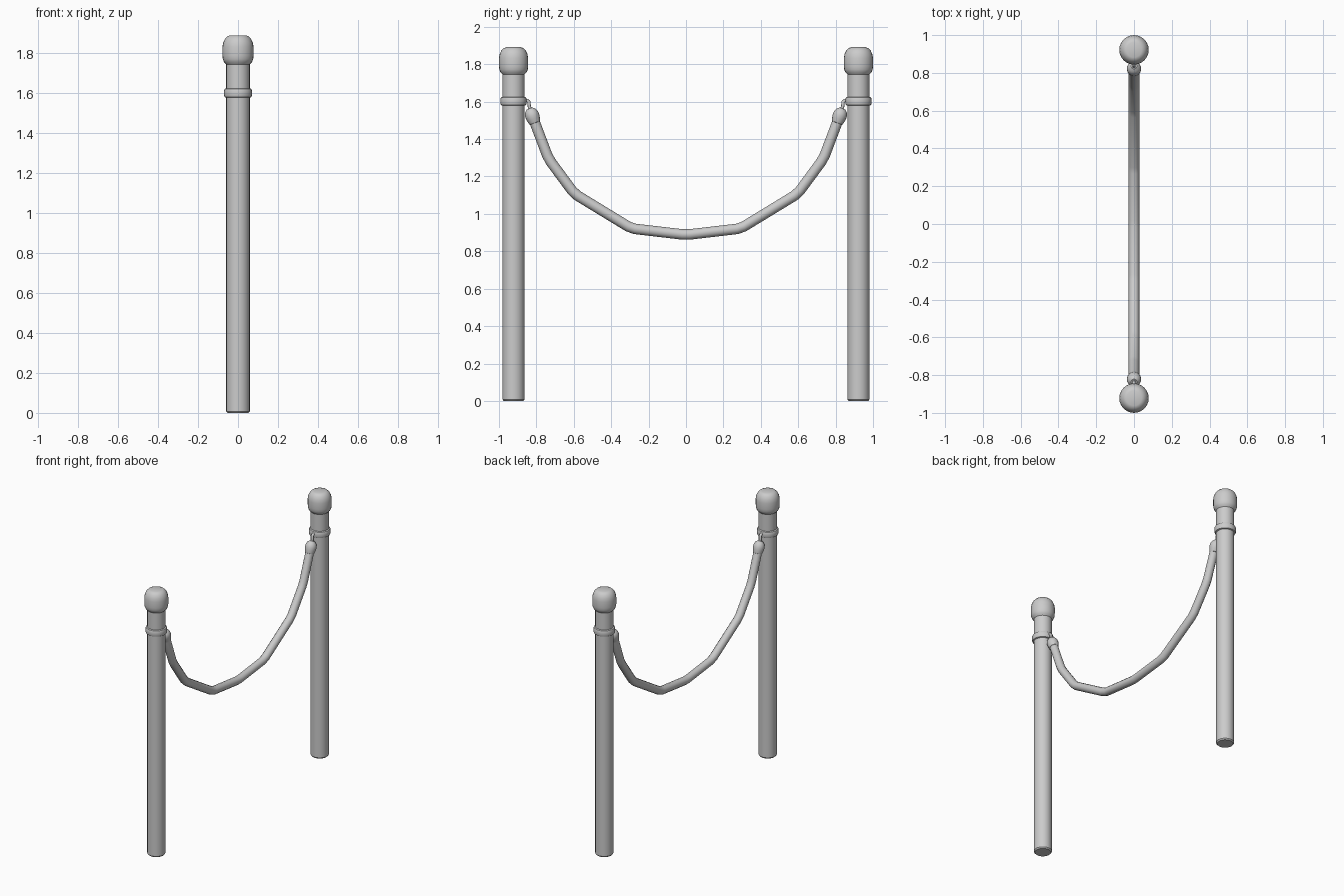
import bpy, bmesh, math
from mathutils import Vector

cube = bpy.data.objects.get("Cube")
if cube:
    bpy.data.objects.remove(cube, do_unlink=True)

grey = bpy.data.materials.new("plain_grey")
grey.use_nodes = True
colour = (0.6, 0.6, 0.6, 1)
grey.diffuse_color = colour
grey.node_tree.nodes["Principled BSDF"].inputs["Base Color"].default_value = colour


def smooth(obj, angle):
    bpy.ops.object.select_all(action="DESELECT")
    obj.select_set(True)
    bpy.context.view_layer.objects.active = obj
    bpy.ops.object.shade_smooth_by_angle(angle=math.radians(angle))


def lathe(name, profile, location, axis=Vector((0, 0, 1)), sides=24):
    """Revolve (radius, height) points and close both ends."""
    bm = bmesh.new()
    rings = [[bm.verts.new((r * math.cos(math.tau * i / sides),
                            r * math.sin(math.tau * i / sides), z))
              for i in range(sides)] for r, z in profile]
    for low, high in zip(rings, rings[1:]):
        for i in range(sides):
            j = (i + 1) % sides
            bm.faces.new((low[i], low[j], high[j], high[i]))
    bm.faces.new(rings[0][::-1])
    bm.faces.new(rings[-1])
    mesh = bpy.data.meshes.new(name)
    bm.to_mesh(mesh)
    bm.free()
    mesh.materials.append(grey)
    obj = bpy.data.objects.new(name, mesh)
    bpy.context.collection.objects.link(obj)
    obj.location = location
    obj.rotation_euler = axis.to_track_quat("Z", "Y").to_euler()
    smooth(obj, 40)
    return obj


def tube(name, points, radius, resolution):
    """Round tube through (y, z) points, turned into a mesh."""
    curve = bpy.data.curves.new(name, "CURVE")
    curve.dimensions = "3D"
    curve.bevel_depth = radius
    curve.bevel_resolution = resolution
    curve.use_fill_caps = True
    spline = curve.splines.new("POLY")
    spline.points.add(len(points) - 1)
    for p, (y, z) in zip(spline.points, points):
        p.co = (0, y, z, 1)
    curve.materials.append(grey)
    obj = bpy.data.objects.new(name, curve)
    bpy.context.collection.objects.link(obj)
    bpy.ops.object.select_all(action="DESELECT")
    obj.select_set(True)
    bpy.context.view_layer.objects.active = obj
    bpy.ops.object.convert(target="MESH")
    smooth(bpy.context.object, 60)


POST_Y = 0.922
post = [(0.052, 0), (0.059, 0.008), (0.059, 1.76)]
collar = [(0.058, 1.578), (0.067, 1.582), (0.07, 1.59), (0.07, 1.615),
          (0.067, 1.622), (0.058, 1.626)]
knob = [(0.05, 1.735), (0.058, 1.745), (0.07, 1.757), (0.076, 1.772),
        (0.078, 1.79), (0.078, 1.833), (0.074, 1.855), (0.065, 1.874),
        (0.053, 1.886), (0.04, 1.891)]
cap = [(0.022, -0.044), (0.03, -0.04), (0.036, -0.018), (0.038, 0),
       (0.036, 0.015), (0.029, 0.03), (0.016, 0.041)]
hook = [(0.865, 1.605), (0.848, 1.606), (0.84, 1.598), (0.838, 1.575),
        (0.828, 1.545)]

for side, label in ((-1, "front"), (1, "back")):
    base = (0, side * POST_Y, 0)
    lathe(label + "_post", post, base)
    lathe(label + "_collar", collar, base)
    lathe(label + "_knob", knob, base)
    # End cap lies along the rope's last stretch
    lathe(label + "_rope_cap", cap, (0, side * 0.822, 1.525),
          Vector((0, side * 0.085, 0.235)), 16)
    tube(label + "_hook", [(side * y, z) for y, z in hook], 0.009, 2)

# Sagging rope, one half mirrored; each bend is slightly rounded
half = [(0.822, 1.525), (0.735, 1.295), (0.597, 1.108), (0.292, 0.922)]
bends = half + [(0, 0.888)] + [(-y, z) for y, z in reversed(half)]
path = [bends[0]]
for a, b, c in zip(bends, bends[1:], bends[2:]):
    b = Vector(b)
    for other in (a, c):
        path.append(tuple(b + (Vector(other) - b).normalized() * 0.02))
path.append(bends[-1])
tube("rope", path, 0.028, 4)
